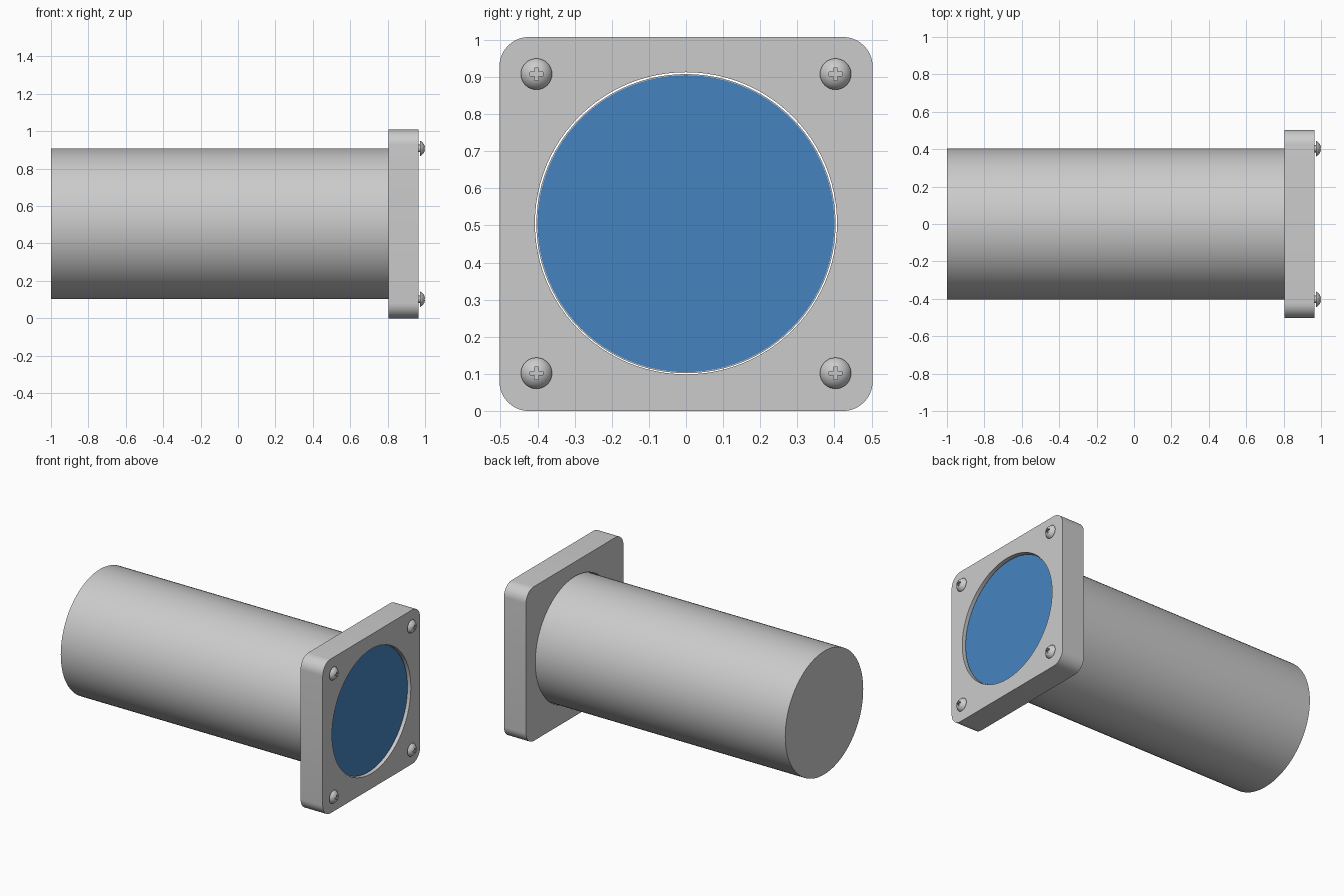
import bpy, bmesh, math
from mathutils import Matrix

if "Cube" in bpy.data.objects:
    bpy.data.objects.remove(bpy.data.objects["Cube"])

CZ = 0.505       # height of the tube axis
BOLT = 0.403     # screw offset from the axis


def finish(name, bm, loc=(0, 0, 0), smooth=True):
    bmesh.ops.recalc_face_normals(bm, faces=bm.faces)
    me = bpy.data.meshes.new(name)
    bm.to_mesh(me)
    bm.free()
    ob = bpy.data.objects.new(name, me)
    ob.location = loc
    bpy.context.collection.objects.link(ob)
    if smooth:
        shade(ob)
    return ob


def shade(ob):
    bpy.ops.object.select_all(action='DESELECT')
    ob.select_set(True)
    bpy.context.view_layer.objects.active = ob
    bpy.ops.object.shade_smooth_by_angle(angle=math.radians(30))


def lathe(name, profile, loc, sides):
    """Revolve (x, radius) rings about the x axis and cap both ends."""
    bm = bmesh.new()
    rings = []
    for x, r in profile:
        rings.append([bm.verts.new((x, r * math.cos(a), r * math.sin(a)))
                      for a in (2 * math.pi * i / sides for i in range(sides))])
    for a, b in zip(rings, rings[1:]):
        for i in range(sides):
            j = (i + 1) % sides
            bm.faces.new((a[i], a[j], b[j], b[i]))
    bm.faces.new(rings[0])
    bm.faces.new(rings[-1])
    return finish(name, bm, loc)


def box(bm, x0, x1, wy, wz):
    m = Matrix.Translation(((x0 + x1) / 2, 0, 0)) @ Matrix.Diagonal((x1 - x0, wy, wz, 1))
    return bmesh.ops.create_cube(bm, size=1, matrix=m)["verts"]


def cut(ob, cutter):
    mod = ob.modifiers.new("cut", 'BOOLEAN')
    mod.operation, mod.solver, mod.object = 'DIFFERENCE', 'EXACT', cutter
    bpy.context.view_layer.objects.active = ob
    bpy.ops.object.modifier_apply(modifier=mod.name)
    bpy.data.objects.remove(cutter)
    shade(ob)


# Solid barrel
lathe("barrel", [(-1, 0.403), (0.942, 0.403)], (0, 0, CZ), 96)

# Blue lens on the barrel's front end
lens = lathe("lens", [(0.935, 0.4), (0.946, 0.4)], (0, 0, CZ), 96)
blue = bpy.data.materials.new("lens_blue")
blue.diffuse_color = (0.06, 0.23, 0.53, 1)
blue.use_nodes = True
blue.node_tree.nodes["Principled BSDF"].inputs["Base Color"].default_value = blue.diffuse_color
lens.data.materials.append(blue)

# Square flange with rounded corners and a slightly loose round hole
bm = bmesh.new()
box(bm, 0.805, 0.965, 1.006, 1.008)
corners = [e for e in bm.edges if abs(e.verts[0].co.x - e.verts[1].co.x) > 0.1]
bmesh.ops.bevel(bm, geom=corners, offset=0.08, segments=10, profile=0.5, affect='EDGES')
flange = finish("flange", bm, (0, 0, 0.504))
cut(flange, lathe("hole_cutter", [(0.7, 0.407), (1.1, 0.407)], (0, 0, CZ + 0.001), 96))

# Domed screw with shank and cross recess
h, r = 0.028, 0.042
R = (r * r + h * h) / (2 * h)
amax = math.asin(r / R)
dome = [(1 - R + R * math.cos(amax * k / 8), R * math.sin(amax * k / 8)) for k in range(8, 0, -1)]
screw = lathe("screw_1", [(0.93, 0.02), (0.972, 0.02)] + dome + [(1.0, 0.001)], (0, 0, 0), 32)

# Plus-shaped cutter extruded from a 12-point outline
a, b = 0.005, 0.017
plus = [(a, a), (a, b), (-a, b), (-a, a), (-b, a), (-b, -a),
        (-a, -a), (-a, -b), (a, -b), (a, -a), (b, -a), (b, a)]
bm = bmesh.new()
face = bm.faces.new([bm.verts.new((0.985, y, z)) for y, z in plus])
ext = bmesh.ops.extrude_face_region(bm, geom=[face])["geom"]
bmesh.ops.translate(bm, vec=(0.05, 0, 0), verts=[v for v in ext if isinstance(v, bmesh.types.BMVert)])
cut(screw, finish("cross_cutter", bm, smooth=False))

# One screw in each flange corner
for i, (sy, sz) in enumerate([(-1, -1), (1, -1), (-1, 1), (1, 1)]):
    ob = screw
    if i:
        ob = screw.copy()
        ob.name = f"screw_{i + 1}"
        bpy.context.collection.objects.link(ob)
    ob.location = (0, sy * BOLT, CZ + sz * BOLT)
